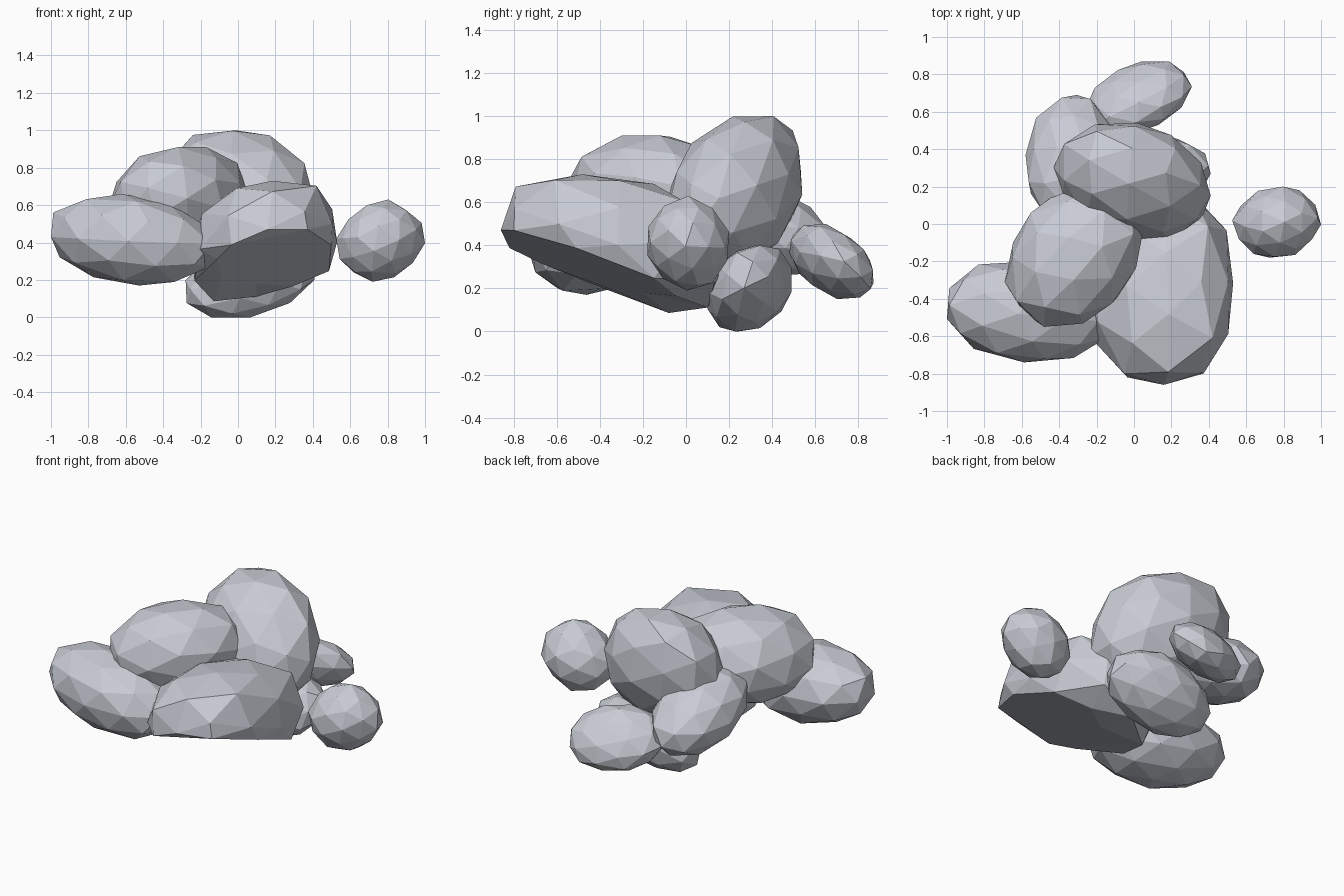
import bpy, bmesh, math, random
from mathutils import Vector, Matrix, Euler

if "Cube" in bpy.data.objects:
    bpy.data.objects.remove(bpy.data.objects["Cube"])

random.seed(7)

stone = bpy.data.materials.new("pale_grey_stone")
stone.diffuse_color = (0.58, 0.60, 0.66, 1)
stone.use_nodes = True
stone.node_tree.nodes["Principled BSDF"].inputs["Base Color"].default_value = stone.diffuse_color


def rock(name, lo, hi, xy=0, xz=0, yz=0, box=2.0, base=None):
    """Faceted boulder filling lo..hi; xy, xz, yz (-1..1) tilt it in each plane,
    box sets how blocky it is (2 = ellipsoid, higher = squarer),
    base(x, y) gives a sloping flat underside."""
    lo, hi = Vector(lo), Vector(hi)
    # skew that turns a sphere into an ellipsoid leaning by the given amounts
    b = math.sqrt(1 - xy * xy)
    c = (yz - xy * xz) / b
    skew = Matrix(((1, 0, 0), (xy, b, 0), (xz, c, math.sqrt(1 - xz * xz - c * c))))
    spin = Euler([random.uniform(0, 6.28) for _ in range(3)]).to_matrix()
    bm = bmesh.new()
    bmesh.ops.create_icosphere(bm, subdivisions=2, radius=1)
    for v in bm.verts:
        p = spin @ v.co
        p /= sum(abs(k) ** box for k in p) ** (1 / box)
        v.co = skew @ p * random.uniform(0.975, 1.025)
    # fit to the box
    for i in range(3):
        vals = [v.co[i] for v in bm.verts]
        a, s = min(vals), max(vals) - min(vals)
        for v in bm.verts:
            v.co[i] = lo[i] + (v.co[i] - a) / s * (hi[i] - lo[i])
    if base:
        for v in bm.verts:
            v.co.z = max(v.co.z, base(v.co.x, v.co.y))
    mesh = bpy.data.meshes.new(name)
    centre = (lo + hi) / 2
    bmesh.ops.translate(bm, verts=bm.verts, vec=-centre)
    bm.to_mesh(mesh)
    bm.free()
    mesh.materials.append(stone)
    ob = bpy.data.objects.new(name, mesh)
    ob.location = centre
    bpy.context.collection.objects.link(ob)


# large boulders
rock("front_boulder", (-0.25, -0.86, 0.05), (0.53, 0.19, 0.73), 0.0, 0.15, -0.2, 2.6,
     base=lambda x, y: 0.084 - 0.38 * y + 0.22 * x)
rock("top_boulder", (-0.43, -0.09, 0.28), (0.41, 0.54, 1.0), -0.18, -0.1, 0.27, 2.15)
rock("upper_left_boulder", (-0.69, -0.55, 0.36), (0.05, 0.21, 0.91), 0.25, 0.08, 0.0, 2.0)
rock("left_boulder", (-1.0, -0.74, 0.17), (-0.14, -0.2, 0.66), -0.14, -0.18, 0, 2.1)

# smaller stones
rock("back_left_stone", (-0.58, 0.0, 0.26), (-0.09, 0.69, 0.71), 0.05, 0, -0.38, 2.1)
rock("bottom_stone", (-0.28, 0.10, 0.0), (0.41, 0.49, 0.40), -0.05, 0.3, 0.22, 2.05)
rock("back_stone", (-0.26, 0.48, 0.15), (0.31, 0.87, 0.50), 0.35, 0, -0.38, 2.0)
rock("loose_right_stone", (0.525, -0.18, 0.19), (1.0, 0.20, 0.63), 0.05, 0.12, -0.05, 1.7)
